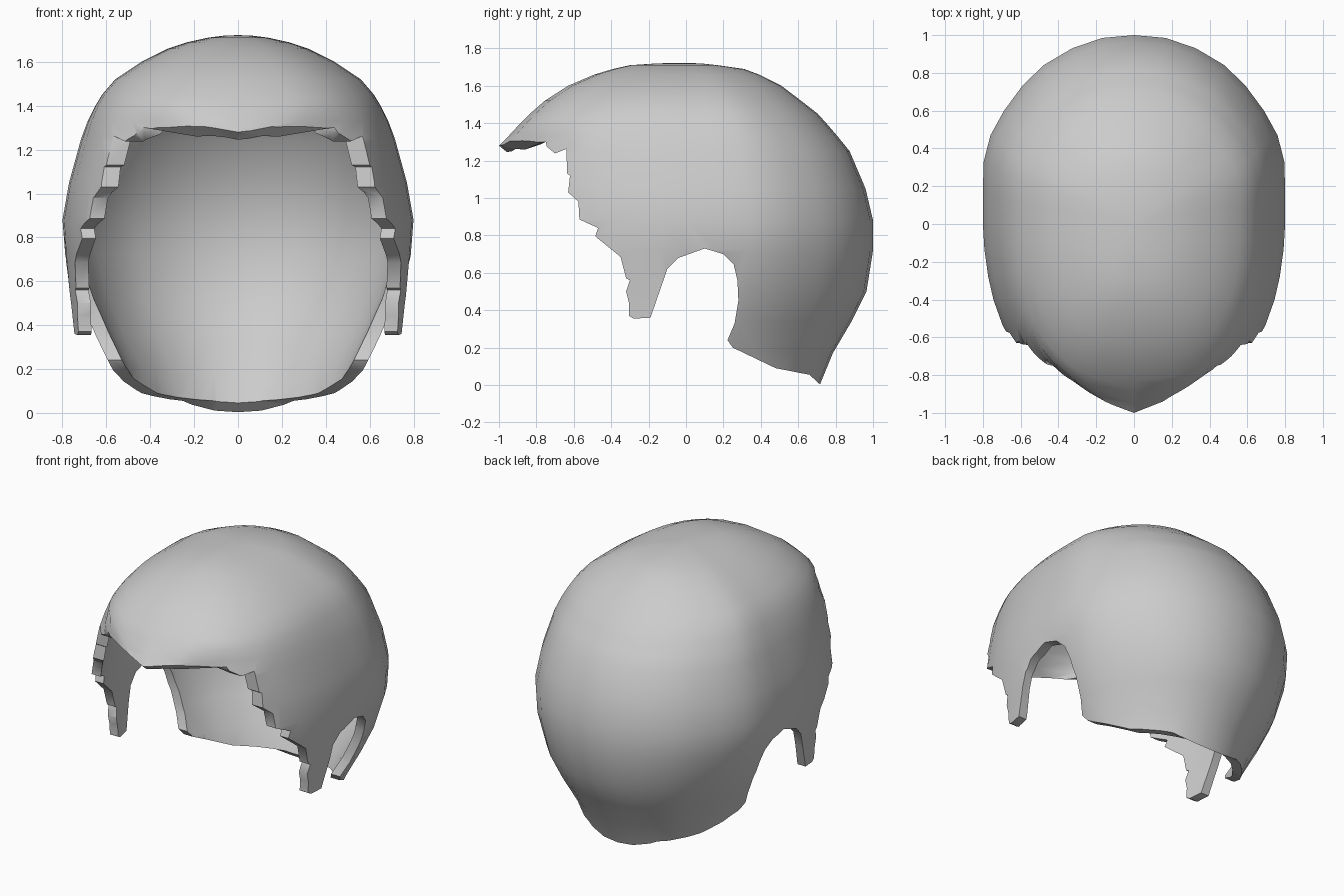
import bpy, bmesh
from math import hypot

if "Cube" in bpy.data.objects:
    bpy.data.objects.remove(bpy.data.objects["Cube"])

# Plan outline of one side (x, y as fractions of half width / depth)
FRONT = [(0, -1), (.14, -.965), (.28, -.90), (.46, -.82), (.64, -.735), (.80, -.62),
         (.87, -.52), (.93, -.39), (.965, -.27), (.99, -.13)]
BACK = [(1, 0), (1, .17), (.995, .33), (.95, .47), (.86, .60), (.74, .73),
        (.60, .84), (.41, .93), (.21, .985), (0, 1)]

# Rings: z, front depth, back depth, front half width, back half width
RINGS = [(1.72, .15, .08, .06, .06), (1.71, .30, .17, .14, .14), (1.69, .39, .31, .23, .23),
         (1.66, .49, .39, .32, .32), (1.60, .63, .51, .44, .44), (1.52, .755, .615, .56, .56),
         (1.45, .835, .705, .62, .62), (1.40, .885, .75, .65, .65), (1.33, .95, .81, .685, .685),
         (1.25, 1.03, .875, .715, .715), (1.05, 1.03, .96, .77, .77),
         (.88, 1.03, 1.0, .80, .80), (.72, 1.03, 1.0, .79, .785), (.50, 1.0, .965, .77, .715),
         (.34, 1.0, .885, .76, .645), (.17, 1.0, .785, .75, .56), (0, 1.0, .715, .74, .50),
         (-.12, 1.0, .66, .74, .45)]

# Side outline: brim, jagged temple, sideburn, ear notch, nape
BRIM = [(-1.2, 1.42), (-1.0, 1.28), (-.935, 1.228), (-.85, 1.25), (-.75, 1.30)]
BRIM_SIDE = [(-1.2, 1.6), (-.83, 1.35), (-.765, 1.30), (-.757, 1.30), (-.75, 1.30)]
EDGE = [(-.745, 1.275), (-.70, 1.238), (-.64, 1.262), (-.635, 1.13), (-.62, 1.12),
        (-.63, 1.03), (-.575, .98), (-.57, .885), (-.47, .84), (-.485, .795), (-.35, .685),
        (-.32, .57), (-.30, .56), (-.32, .50), (-.305, .44), (-.305, .37), (-.28, .355),
        (-.19, .36), (-.10, .62), (-.04, .68), (.10, .73), (.20, .70), (.255, .645),
        (.275, .56), (.28, .45), (.26, .33), (.222, .24), (.25, .20), (.48, .09), (.66, .055),
        (.72, 0), (1.2, 0), (1.2, 2), (-1.2, 2)]


def ring_points(z, front, back, wf, wb):
    k = min(max((z - 1.25) / .15, 0), 1)
    half = []
    for u, v in FRONT:
        full = (1 - abs(v) ** 2.4) ** (1 / 2.4)      # fuller forehead above the brim
        half.append(((u + (full - u) * k) * wf, v * front, z))
    for u, v in BACK:
        w = (wf + wb) / 2 if v == 0 else wb
        half.append((u * w, v * back, z))
    return half + [(-x, y, h) for x, y, h in half[-2:0:-1]]


def make_object(name, bm):
    mesh = bpy.data.meshes.new(name)
    bm.to_mesh(mesh)
    bm.free()
    ob = bpy.data.objects.new(name, mesh)
    bpy.context.collection.objects.link(ob)
    return ob


# Domed shell lofted through the rings
bm = bmesh.new()
loops = [[bm.verts.new(p) for p in ring_points(*r)] for r in RINGS]
top = bm.verts.new((0, -.04, 1.722))
n = len(loops[0])
for i in range(n):
    j = (i + 1) % n
    bm.faces.new((top, loops[0][i], loops[0][j]))
    for a, b in zip(loops, loops[1:]):
        bm.faces.new((a[i], b[i], b[j], a[j]))
hair = make_object("hair_cap", bm)

# Thin over the skull, thicker near the hairline
group = hair.vertex_groups.new(name="thick")
rim = [p for p in BRIM + EDGE if abs(p[0]) <= 1]
for v in hair.data.vertices:
    d = min(hypot(v.co.y - y, v.co.z - z) for y, z in rim)
    group.add([v.index], max(.35, min(1, 1.1 - 1.6 * d)), 'REPLACE')
solid = hair.modifiers.new("thickness", 'SOLIDIFY')
solid.thickness = .06
solid.offset = -1
solid.vertex_group = "thick"

# Cutter lofted across x, so the brim edge follows the pointed forehead
bm = bmesh.new()
slices = []
for x in (-1, -.43, 0, .43, 1):
    outline = (BRIM if x == 0 else BRIM_SIDE) + EDGE
    slices.append([bm.verts.new((x, y, z)) for y, z in outline])
for a, b in zip(slices, slices[1:]):
    for i in range(len(a)):
        bm.faces.new((a[i - 1], a[i], b[i], b[i - 1]))
bm.faces.new(slices[0])
bm.faces.new(slices[-1])
bmesh.ops.recalc_face_normals(bm, faces=bm.faces)
cutter = make_object("outline_cutter", bm)
cutter.hide_render = True

# Trim the shell to the outline
trim = hair.modifiers.new("trim", 'BOOLEAN')
trim.operation = 'INTERSECT'
trim.solver = 'EXACT'
trim.object = cutter
bpy.context.view_layer.objects.active = hair
hair.select_set(True)
for name in ("thickness", "trim"):
    bpy.ops.object.modifier_apply(modifier=name)
bpy.data.objects.remove(cutter)
bpy.ops.object.shade_smooth_by_angle(angle=.8)
